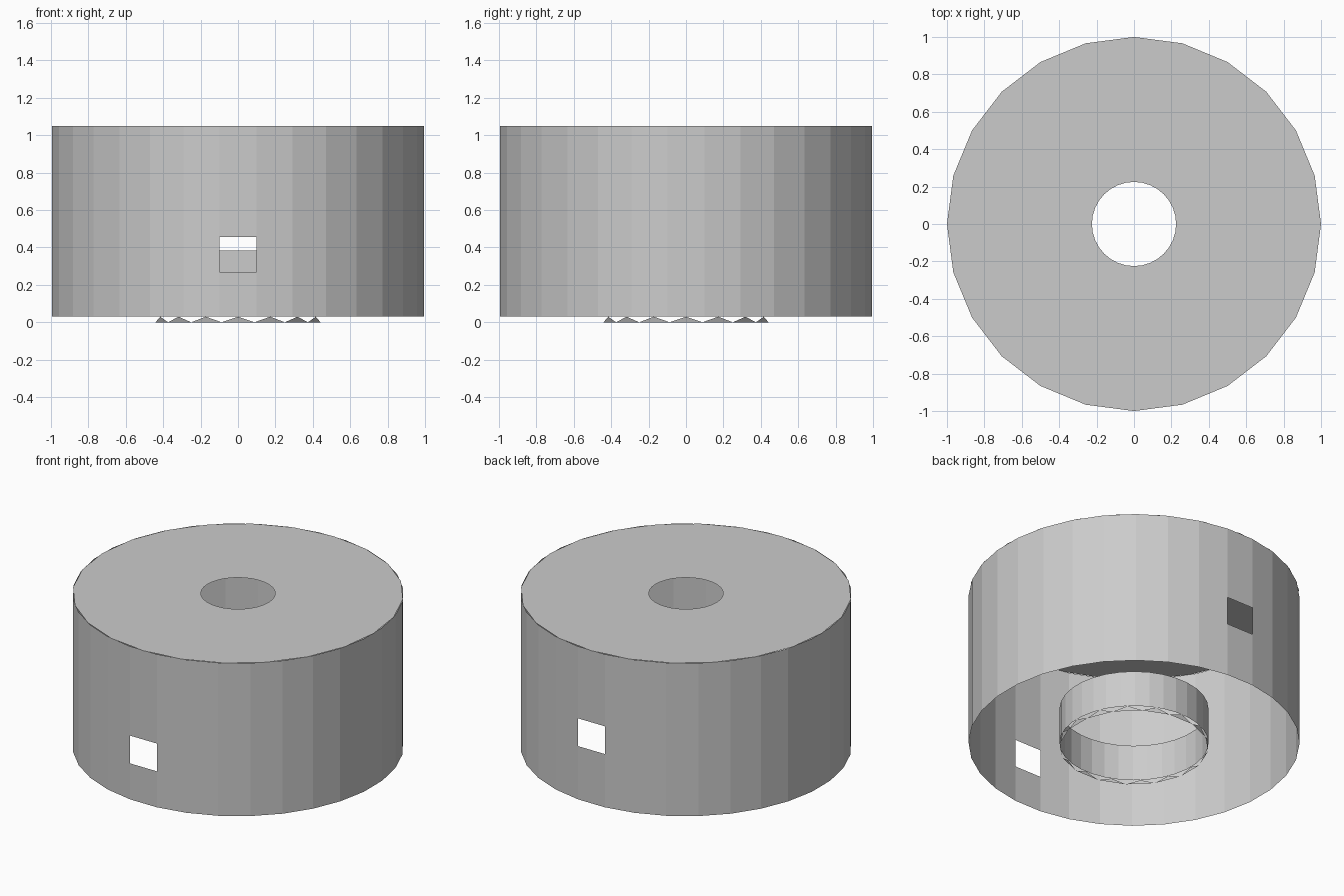
import bpy, bmesh, math

if "Cube" in bpy.data.objects:
    bpy.data.objects.remove(bpy.data.objects["Cube"])

grey = bpy.data.materials.new("light grey")
grey.diffuse_color = (0.6, 0.6, 0.6, 1)
grey.use_nodes = True
grey.node_tree.nodes["Principled BSDF"].inputs["Base Color"].default_value = grey.diffuse_color


def ring(bm, n, r, z, offset=0.0):
    """Loop of n vertices, starting at the front (-y)."""
    out = []
    for i in range(n):
        a = -math.pi / 2 + (i + offset) * 2 * math.pi / n
        out.append(bm.verts.new((r * math.cos(a), r * math.sin(a), z)))
    return out


def finish(bm, name):
    mesh = bpy.data.meshes.new(name)
    bm.to_mesh(mesh)
    bm.free()
    mesh.materials.append(grey)
    ob = bpy.data.objects.new(name, mesh)
    bpy.context.collection.objects.link(ob)
    return ob


BOTTOM, TOP = 0.03, 1.05

# Thin drum wall, open below, with one window in the front facet and one in the back
bm = bmesh.new()
levels = [BOTTOM, 0.27, 0.385, 0.455, 0.57, TOP]
loops = [ring(bm, 32, 1.0, z, -0.5) for z in levels]
windows = {0: (0.27, 0.455), 16: (0.385, 0.57)}
for k in range(len(levels) - 1):
    for i in range(32):
        lo, hi = windows.get(i, (9, 9))
        if lo <= levels[k] < hi:
            continue
        j = (i + 1) % 32
        bm.faces.new((loops[k][i], loops[k][j], loops[k + 1][j], loops[k + 1][i]))
finish(bm, "drum_wall")

# 24-sided top plate with a round hole
bm = bmesh.new()
edges = []
for n, r in ((24, 1.0), (32, 0.225)):
    vs = ring(bm, n, r, TOP)
    edges += [bm.edges.new((vs[i], vs[(i + 1) % n])) for i in range(n)]
bmesh.ops.triangle_fill(bm, use_beauty=True, edges=edges, normal=(0, 0, 1))
for f in bm.faces:
    if f.normal.z < 0:
        f.normal_flip()
finish(bm, "top_plate")

# Free-standing inner ring
bm = bmesh.new()
low = ring(bm, 32, 0.45, BOTTOM, -0.5)
high = ring(bm, 32, 0.45, 0.27, -0.5)
for i in range(32):
    j = (i + 1) % 32
    bm.faces.new((low[i], low[j], high[j], high[i]))
finish(bm, "inner_ring")

# Zigzag foot under the inner ring
bm = bmesh.new()
base = ring(bm, 16, 0.45, 0.0, -0.5)
tips = ring(bm, 16, 0.45, BOTTOM)
for i in range(16):
    bm.faces.new((base[i], base[(i + 1) % 16], tips[i]))
finish(bm, "zigzag_foot")
